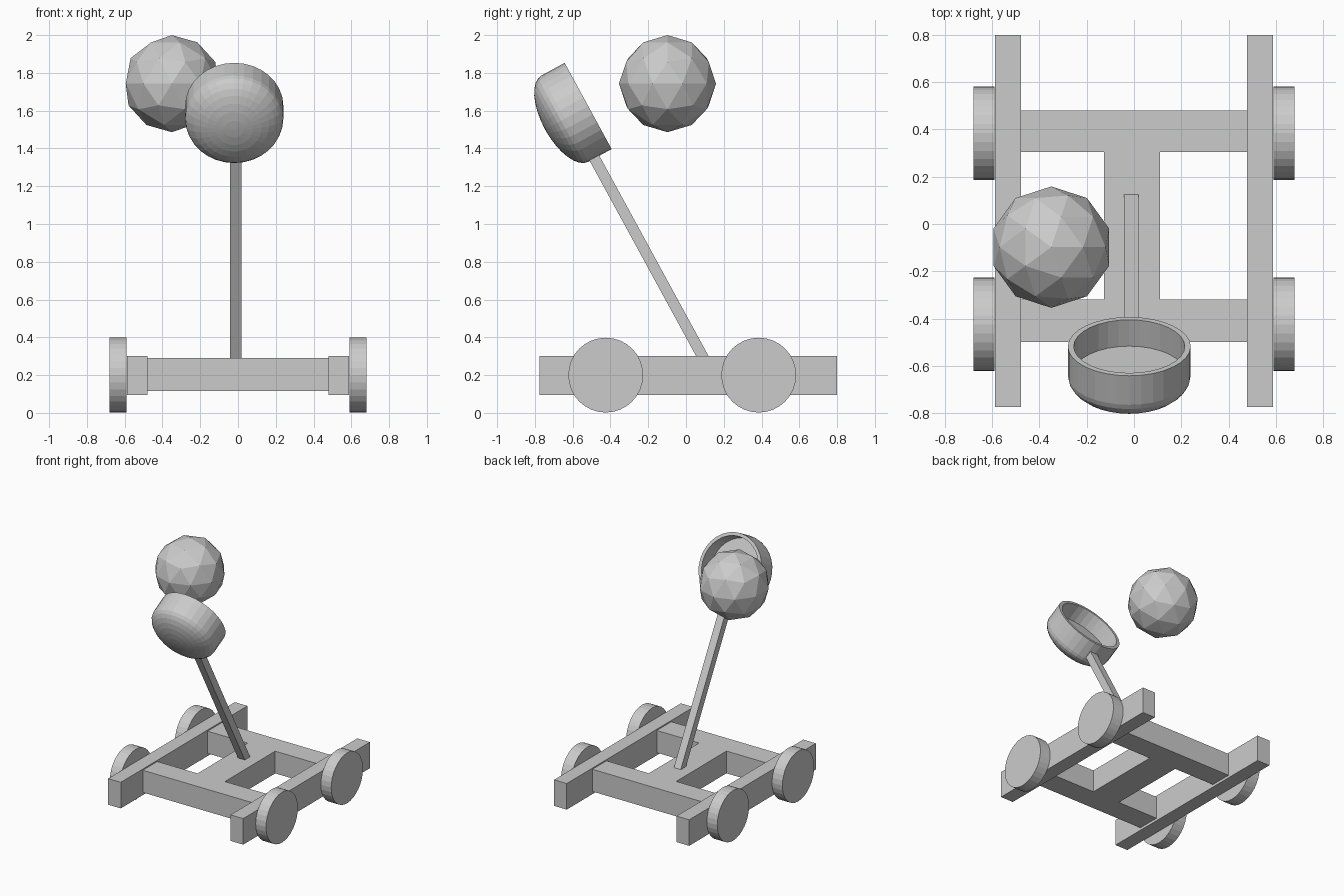
import bpy, bmesh
from math import sin, cos, pi, radians
from mathutils import Matrix, Vector

if "Cube" in bpy.data.objects:
    bpy.data.objects.remove(bpy.data.objects["Cube"])


def add_object(name, bm, matrix=None):
    if matrix is not None:
        bm.transform(matrix)
    bmesh.ops.recalc_face_normals(bm, faces=bm.faces[:])
    mesh = bpy.data.meshes.new(name)
    bm.to_mesh(mesh)
    bm.free()
    obj = bpy.data.objects.new(name, mesh)
    bpy.context.collection.objects.link(obj)
    return obj


def box(name, lo, hi, matrix=None):
    lo, hi = Vector(lo), Vector(hi)
    bm = bmesh.new()
    bmesh.ops.create_cube(bm, size=1)
    bm.transform(Matrix.Translation((lo + hi) / 2) @ Matrix.Diagonal((*(hi - lo), 1)))
    return add_object(name, bm, matrix)


def wheel(name, x, y):
    bm = bmesh.new()
    bmesh.ops.create_cone(bm, cap_ends=True, segments=32, radius1=0.198, radius2=0.198, depth=0.09)
    return add_object(name, bm, Matrix.Translation((x, y, 0.2)) @ Matrix.Rotation(pi / 2, 4, 'Y'))


def lathe(name, profile, steps, matrix):
    bm = bmesh.new()
    verts = [bm.verts.new((r, 0, z)) for r, z in profile]
    edges = [bm.edges.new(pair) for pair in zip(verts, verts[1:])]
    bmesh.ops.spin(bm, geom=verts + edges, cent=(0, 0, 0), axis=(0, 0, 1),
                   angle=2 * pi, steps=steps, use_merge=True)
    bmesh.ops.remove_doubles(bm, verts=bm.verts[:], dist=1e-5)
    return add_object(name, bm, matrix)


# Chassis: side rails and wheels
for side, label in ((-1, "left"), (1, "right")):
    x1, x2 = sorted((side * 0.478, side * 0.588))
    box(f"{label}_rail", (x1, -0.775, 0.095), (x2, 0.8, 0.3))
    for y, end in ((-0.425, "front"), (0.385, "rear")):
        wheel(f"{label}_{end}_wheel", side * 0.635, y)

# Chassis: cross beams and centre beam
box("front_cross_beam", (-0.48, -0.5, 0.115), (0.48, -0.32, 0.29))
box("rear_cross_beam", (-0.48, 0.305, 0.115), (0.48, 0.48, 0.29))
box("centre_beam", (-0.128, -0.32, 0.115), (0.11, 0.305, 0.29))

# Throwing arm, leaning toward the front
tilt = radians(28.6)
box("throwing_arm", (-0.03, -0.029, 0), (0.03, 0.029, 1.235),
    Matrix.Translation((-0.012, 0.0995, 0.277)) @ Matrix.Rotation(tilt, 4, 'X'))

# Bucket: straight wall, domed back, flat inner floor
dome = [(0.26 * cos(a), -0.14 - 0.12 * sin(a)) for a in (i * pi / 16 for i in range(8))]
profile = [(0, -0.127), (0.235, -0.127), (0.235, 0), (0.26, 0)] + dome + [(0, -0.26)]
lathe("bucket", profile, 32,
      Matrix.Translation((-0.02, -0.518, 1.625)) @ Matrix.Rotation(tilt - pi / 2, 4, 'X'))

# Faceted boulder
bm = bmesh.new()
bmesh.ops.create_icosphere(bm, subdivisions=2, radius=0.257)
add_object("boulder", bm, Matrix.Translation((-0.35, -0.098, 1.743)))
